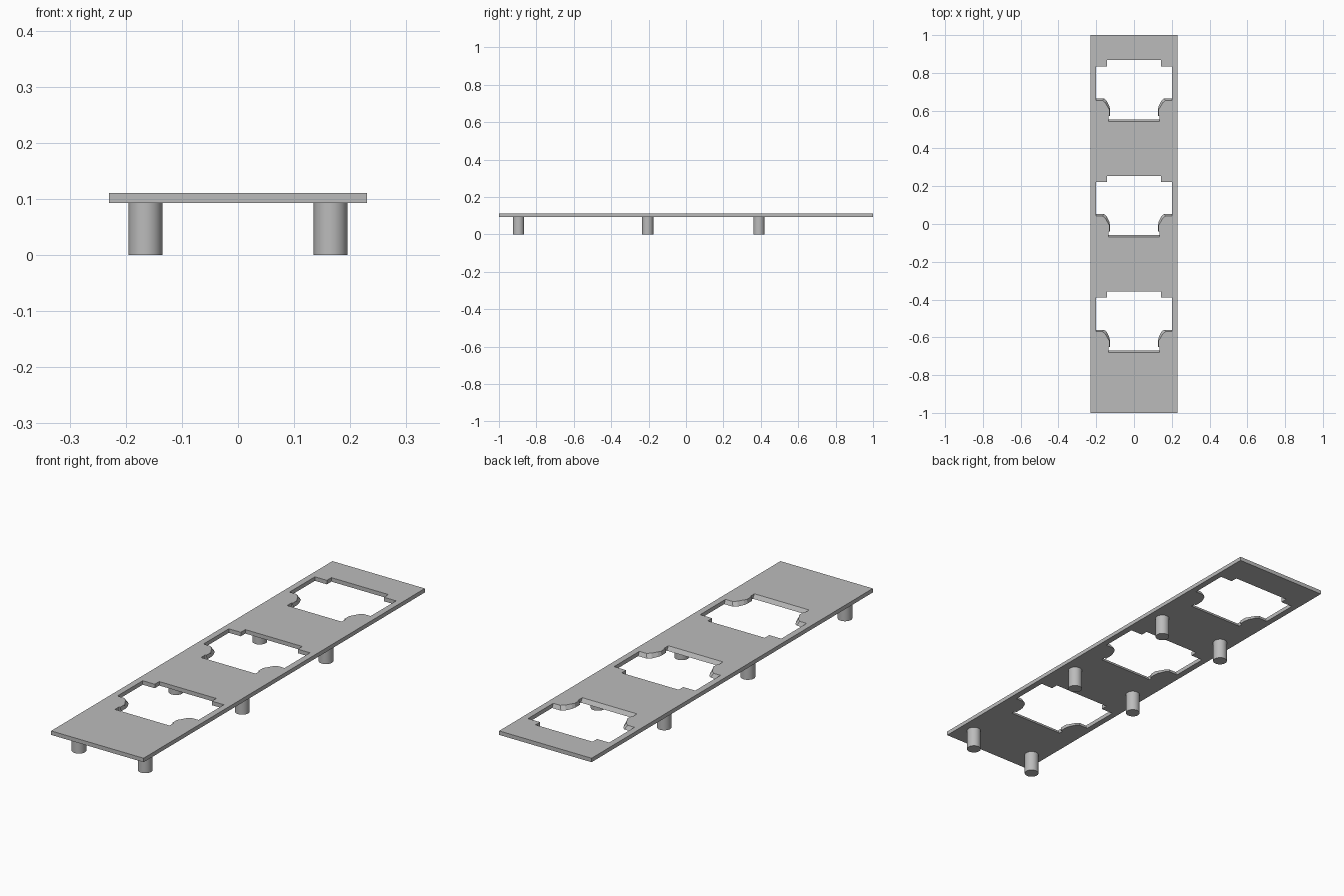
import bpy
import bmesh

cube = bpy.data.objects.get("Cube")
if cube:
    bpy.data.objects.remove(cube, do_unlink=True)

PLATE_BOTTOM, PLATE_TOP = 0.093, 0.111
HALF_WIDTH, HALF_LENGTH = 0.23, 1.0

grey = bpy.data.materials.new("plain grey")
grey.use_nodes = True
colour = (0.5, 0.5, 0.5, 1)
grey.diffuse_color = colour
grey.node_tree.nodes["Principled BSDF"].inputs["Base Color"].default_value = colour


def finish(bm, name):
    bmesh.ops.recalc_face_normals(bm, faces=bm.faces)
    mesh = bpy.data.meshes.new(name)
    bm.to_mesh(mesh)
    bm.free()
    mesh.materials.append(grey)
    obj = bpy.data.objects.new(name, mesh)
    bpy.context.collection.objects.link(obj)
    return obj


# Right half of a socket opening, from its back edge to its front edge.
# The front walls slope, so the rim differs between top and underside.
HALF_TOP = [(0.142, 0), (0.142, -0.032), (0.202, -0.032), (0.202, -0.212),
            (0.168, -0.212), (0.152, -0.225), (0.138, -0.25),
            (0.130, -0.262), (0.130, -0.294), (0.136, -0.294), (0.136, -0.324)]
HALF_UNDER = [(0.142, 0), (0.142, -0.032), (0.202, -0.032), (0.202, -0.203),
              (0.158, -0.203), (0.144, -0.215), (0.130, -0.245),
              (0.127, -0.262), (0.127, -0.294), (0.136, -0.294), (0.136, -0.313)]


def outline(half, y):
    right = [(px, y + py) for px, py in half]
    return right + [(-px, py) for px, py in reversed(right)]


# Plate with three openings: rims are filled into caps and joined by walls
corners = [(HALF_WIDTH, HALF_LENGTH), (HALF_WIDTH, -HALF_LENGTH),
           (-HALF_WIDTH, -HALF_LENGTH), (-HALF_WIDTH, HALF_LENGTH)]
bm = bmesh.new()
layers = []
for z, half in ((PLATE_BOTTOM, HALF_UNDER), (PLATE_TOP, HALF_TOP)):
    rims = [corners] + [outline(half, y) for y in (0.867, 0.255, -0.357)]
    loops, edges = [], []
    for rim in rims:
        verts = [bm.verts.new((x, y, z)) for x, y in rim]
        edges += [bm.edges.new((v, verts[(i + 1) % len(verts)]))
                  for i, v in enumerate(verts)]
        loops.append(verts)
    bmesh.ops.triangle_fill(bm, edges=edges, use_beauty=True,
                            use_dissolve=False, normal=(0, 0, 1))
    layers.append(loops)
for low, high in zip(*layers):
    for i in range(len(low)):
        j = (i + 1) % len(low)
        bm.faces.new((low[i], low[j], high[j], high[i]))
finish(bm, "frame_plate")

# Three pairs of round feet under the plate
for row, y in (("front", -0.895), ("middle", -0.205), ("back", 0.39)):
    for side, x in (("left", 0.165), ("right", -0.165)):
        bm = bmesh.new()
        bmesh.ops.create_cone(bm, cap_ends=True, segments=48, radius1=0.03,
                              radius2=0.03, depth=PLATE_BOTTOM)
        bmesh.ops.translate(bm, verts=bm.verts, vec=(x, y, PLATE_BOTTOM / 2))
        foot = finish(bm, f"{row}_{side}_foot")
        bpy.ops.object.select_all(action='DESELECT')
        foot.select_set(True)
        bpy.context.view_layer.objects.active = foot
        bpy.ops.object.shade_smooth_by_angle()
